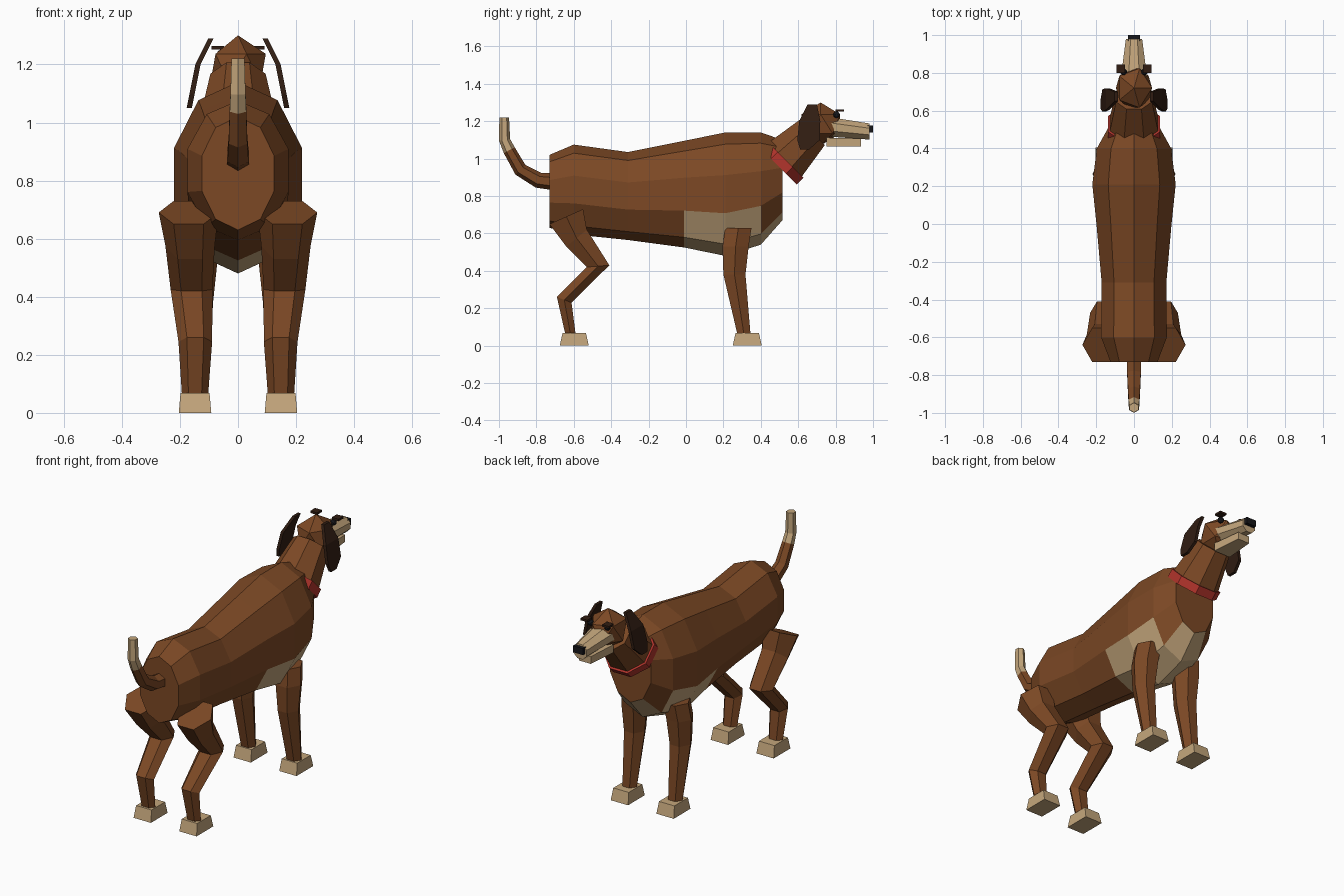
import bpy, math
from mathutils import Vector as V

if "Cube" in bpy.data.objects:
    bpy.data.objects.remove(bpy.data.objects["Cube"])


def material(name, rgb):
    m = bpy.data.materials.new(name)
    m.diffuse_color = (*rgb, 1)
    m.use_nodes = True
    m.node_tree.nodes["Principled BSDF"].inputs["Base Color"].default_value = m.diffuse_color
    return m


BROWN = material("brown", (0.2, 0.065, 0.018))
CREAM = material("cream", (0.55, 0.38, 0.2))
DARK = material("dark_brown", (0.03, 0.012, 0.006))
RED = material("red", (0.45, 0.035, 0.025))
BLACK = material("black", (0.008, 0.008, 0.01))


def ring(c, u, v, n, phase=0.0):
    """Elliptical ring of n points around c with half axes u and v."""
    c, u, v = V(c), V(u), V(v)
    angles = [phase + 2 * math.pi * k / n for k in range(n)]
    return [c + u * math.sin(a) + v * math.cos(a) for a in angles]


def loft(name, rings, mats, pick=None):
    """Skin a list of equal rings with capped ends; pick(i, j) gives the material slot."""
    n = len(rings[0])
    verts = [p for r in rings for p in r]
    faces, slots = [], []
    for i in range(len(rings) - 1):
        for j in range(n):
            k = (j + 1) % n
            faces.append((i * n + j, i * n + k, (i + 1) * n + k, (i + 1) * n + j))
            slots.append(pick(i, j) if pick else 0)
    last = (len(rings) - 1) * n
    faces += [tuple(range(n)), tuple(range(last, last + n))]
    slots += [slots[0], slots[-1]]
    me = bpy.data.meshes.new(name)
    me.from_pydata(verts, [], faces)
    for m in mats:
        me.materials.append(m)
    for p, s in zip(me.polygons, slots):
        p.material_index = s
    import bmesh
    bm = bmesh.new()
    bm.from_mesh(me)
    bmesh.ops.recalc_face_normals(bm, faces=bm.faces)
    bm.to_mesh(me)
    bm.free()
    ob = bpy.data.objects.new(name, me)
    bpy.context.collection.objects.link(ob)
    return ob


def rect(x0, x1, y0, y1, z):
    return [V((x0, y0, z)), V((x1, y0, z)), V((x1, y1, z)), V((x0, y1, z))]


def ball(name, loc, scale, mat, sub=1):
    bpy.ops.mesh.primitive_ico_sphere_add(subdivisions=sub, radius=1, location=loc)
    ob = bpy.context.object
    ob.name = name
    ob.scale = scale
    ob.data.materials.append(mat)
    return ob


# Torso: ten-sided rings (y, centre z, half width, half height), cream chest patch
torso = [(-0.73, 0.825, 0.131, 0.195), (-0.60, 0.835, 0.183, 0.24),
         (-0.31, 0.80, 0.18, 0.235), (-0.01, 0.81, 0.208, 0.285),
         (0.21, 0.81, 0.232, 0.33), (0.40, 0.84, 0.207, 0.30),
         (0.515, 0.885, 0.14, 0.215)]


def chest(i, j):
    return int((i in (3, 4) and 3 <= j <= 6) or (i == 5 and j in (4, 5)))


loft("torso", [ring((0, y, z), (w, 0, 0), (0, 0, h), 10) for y, z, w, h in torso],
     [BROWN, CREAM], chest)


# Neck and collar along a 45 degree axis
def neck_ring(y, z, r):
    return ring((0, y, z), (r, 0, 0), (0, -0.707 * r, 0.707 * r), 8, math.pi / 8)


loft("neck", [neck_ring(0.52, 0.985, 0.14), neck_ring(0.675, 1.14, 0.103)], [BROWN])
loft("collar", [neck_ring(0.495, 0.96, 0.15), neck_ring(0.53, 0.995, 0.15)], [RED])

# Head, muzzle, jaw, nose
ball("head", (0, 0.72, 1.185), (0.107, 0.122, 0.115), BROWN)
k = 1 / math.cos(math.pi / 8)
loft("muzzle", [ring((0, 0.75, 1.172), (0.073 * k, 0, 0), (0, 0, 0.053 * k), 8, math.pi / 8),
                ring((0, 0.98, 1.145), (0.043 * k, 0, 0), (0, 0, 0.043 * k), 8, math.pi / 8)],
     [CREAM])
loft("lower_jaw", [[V((x * 0.055, 0.75, z)) for x, z in ((-1, 1.065), (1, 1.065), (1, 1.112), (-1, 1.112))],
                   [V((x * 0.038, 0.935, z)) for x, z in ((-1, 1.065), (1, 1.065), (1, 1.108), (-1, 1.108))]],
     [CREAM])
loft("nose", [rect(-0.032, 0.032, 0.97, 1.0, 1.14), rect(-0.032, 0.032, 0.97, 1.0, 1.178)], [BLACK])

# Tail: six-sided tube with a cream tip
path = [(-0.70, 0.875, 0.045), (-0.79, 0.885, 0.042), (-0.885, 0.94, 0.037),
        (-0.945, 1.045, 0.033), (-0.97, 1.10, 0.03), (-0.972, 1.22, 0.026)]
tail = []
for i, (y, z, r) in enumerate(path):
    a, b = path[max(i - 1, 0)], path[min(i + 1, len(path) - 1)]
    d = V((0, b[0] - a[0], b[1] - a[1])).normalized()
    if i == len(path) - 1:
        d = V((0, 0, 1))
    tail.append(ring((0, y, z), (r, 0, 0), (0, -d.z * r, d.y * r), 6))
loft("tail", tail, [BROWN, CREAM], lambda i, j: int(i >= 3))

# Leg rings: (back y, back z, front y, front z, centre x, half x)
hind = [(-0.73, 0.65, -0.55, 0.73, 0.17, 0.103), (-0.64, 0.53, -0.53, 0.62, 0.165, 0.085),
        (-0.53, 0.42, -0.41, 0.43, 0.16, 0.072), (-0.69, 0.26, -0.612, 0.23, 0.147, 0.058),
        (-0.645, 0.06, -0.59, 0.06, 0.148, 0.045)]
fore = [(0.21, 0.63, 0.35, 0.63, 0.135, 0.075), (0.195, 0.53, 0.335, 0.53, 0.145, 0.075),
        (0.20, 0.38, 0.318, 0.38, 0.148, 0.062), (0.275, 0.06, 0.345, 0.06, 0.148, 0.045)]


def leg(name, rows, s):
    rings = []
    for y0, z0, y1, z1, cx, hx in rows:
        half = V((0, y1 - y0, z1 - z0)) / 2 / 0.866
        rings.append(ring((s * cx, (y0 + y1) / 2, (z0 + z1) / 2), (hx, 0, 0), half, 6, math.pi / 6))
    loft(name, rings, [BROWN])


for s, side in ((-1, "left"), (1, "right")):
    leg(f"hind_leg_{side}", hind, s)
    leg(f"front_leg_{side}", fore, s)
    # Paws: tapered blocks
    for part, y0, y1 in (("hind", -0.675, -0.52), ("front", 0.25, 0.405)):
        cx = s * 0.148
        loft(f"{part}_paw_{side}", [rect(cx - 0.056, cx + 0.056, y0, y1, 0),
                                    rect(cx - 0.05, cx + 0.05, y0 + 0.015, y1 - 0.015, 0.068)], [CREAM])
    # Ears: thin hanging flaps (x, y0, y1, z)
    flap = [(0.093, 0.65, 0.70, 1.29), (0.138, 0.605, 0.718, 1.20),
            (0.158, 0.595, 0.715, 1.10), (0.168, 0.61, 0.66, 1.05)]
    loft(f"ear_{side}", [rect(s * x - 0.009, s * x + 0.009, a, b, z) for x, a, b, z in flap], [DARK])
    # Eyes and brows
    ball(f"eye_{side}", (s * 0.055, 0.805, 1.235), (0.018, 0.018, 0.018), BLACK, 2)
    loft(f"brow_{side}", [rect(s * 0.07 - 0.022, s * 0.07 + 0.022, 0.80, 0.845, z)
                          for z in (1.252, 1.264)], [DARK])
